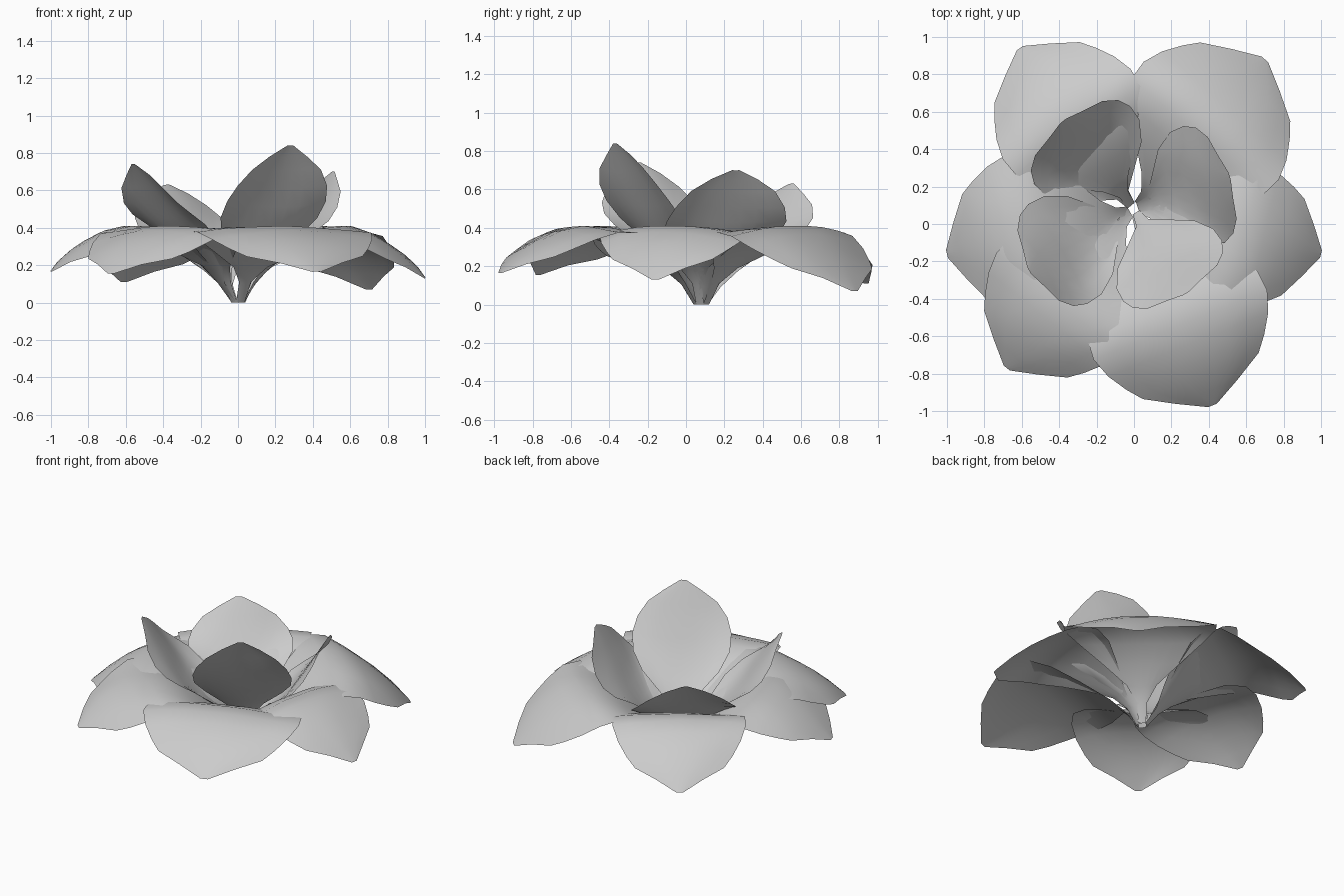
import bpy, bmesh, math

BASE = (0.0, 0.08)   # point where all petals meet

# Station: fraction of reach, height, half-width factor, edge lift, edge pull
OUTER = [
    (0.03, 0.00, 0.05, 0.00, 0.00),
    (0.09, 0.10, 0.07, 0.01, 0.00),
    (0.16, 0.18, 0.20, 0.01, 0.00),
    (0.27, 0.275, 0.52, 0.00, 0.00),
    (0.38, 0.355, 0.82, -0.01, 0.00),
    (0.49, 0.405, 1.00, -0.03, 0.00),
    (0.59, 0.41, 1.02, -0.045, 0.00),
    (0.69, 0.385, 0.94, -0.06, 0.00),
    (0.78, 0.34, 0.81, -0.06, 0.00),
    (0.85, 0.295, 0.68, -0.05, 0.00),
    (0.93, 0.23, 0.36, -0.02, 0.00),
    (1.00, 0.16, 0.05, 0.00, 0.00),
]
# Heights here are fractions of the tip height
INNER = [
    (0.04, 0.00, 0.07, 0.00, 0.00),
    (0.16, 0.13, 0.12, 0.01, 0.00),
    (0.27, 0.23, 0.40, 0.05, 0.00),
    (0.42, 0.35, 0.78, 0.07, 0.00),
    (0.57, 0.48, 0.98, 0.05, 0.01),
    (0.68, 0.61, 1.00, 0.02, 0.03),
    (0.78, 0.73, 0.91, 0.00, 0.035),
    (0.87, 0.84, 0.70, 0.00, 0.03),
    (0.94, 0.93, 0.38, 0.00, 0.01),
    (1.00, 1.00, 0.06, 0.00, 0.00),
]


def petal(name, stations, tip, half_width, phase, inner):
    dx, dy = tip[0] - BASE[0], tip[1] - BASE[1]
    reach = math.hypot(dx, dy)
    dx, dy = dx / reach, dy / reach
    cols = 8
    bm = bmesh.new()
    rows = []
    for f, h, w, lift, pull in stations:
        if inner:
            h *= tip[2]
        else:
            h += (tip[2] - 0.16) * max(0, f - 0.6) / 0.4
        row = []
        for j in range(cols + 1):
            t = 2 * j / cols - 1
            ripple = 0.012 * w * abs(t) * math.sin(9 * f + 3 * t + phase)
            r = f * reach + pull * t * t
            s = t * w * half_width
            z = max(0, h + lift * t * t + ripple)
            row.append(bm.verts.new((BASE[0] + dx * r - dy * s,
                                     BASE[1] + dy * r + dx * s, z)))
        rows.append(row)
    for a, b in zip(rows, rows[1:]):
        for j in range(cols):
            bm.faces.new((a[j], b[j], b[j + 1], a[j + 1])[::-1])
    mesh = bpy.data.meshes.new(name)
    bm.normal_update()
    bm.to_mesh(mesh)
    bm.free()
    mesh.shade_smooth()
    ob = bpy.data.objects.new(name, mesh)
    bpy.context.collection.objects.link(ob)


# Wide drooping outer petals: tip position and half-width
outer = [
    ((-0.61, 0.94, 0.11), 0.41),
    ((0.70, 0.88, 0.07), 0.47),
    ((1.00, -0.16, 0.13), 0.39),
    ((0.42, -0.97, 0.165), 0.49),
    ((-0.68, -0.77, 0.155), 0.42),
    ((-1.00, -0.16, 0.165), 0.43),
]
for i, (tip, w) in enumerate(outer):
    petal(f"outer_petal_{i + 1}", OUTER, tip, w, i * 1.7, False)

# Upright inner petals
inner = [
    ((-0.38, 0.55, 0.63), 0.33),
    ((0.51, 0.26, 0.70), 0.33),
    ((0.28, -0.37, 0.84), 0.31),
    ((-0.56, -0.25, 0.74), 0.31),
]
for i, (tip, w) in enumerate(inner):
    petal(f"inner_petal_{i + 1}", INNER, tip, w, i * 2.1, True)
